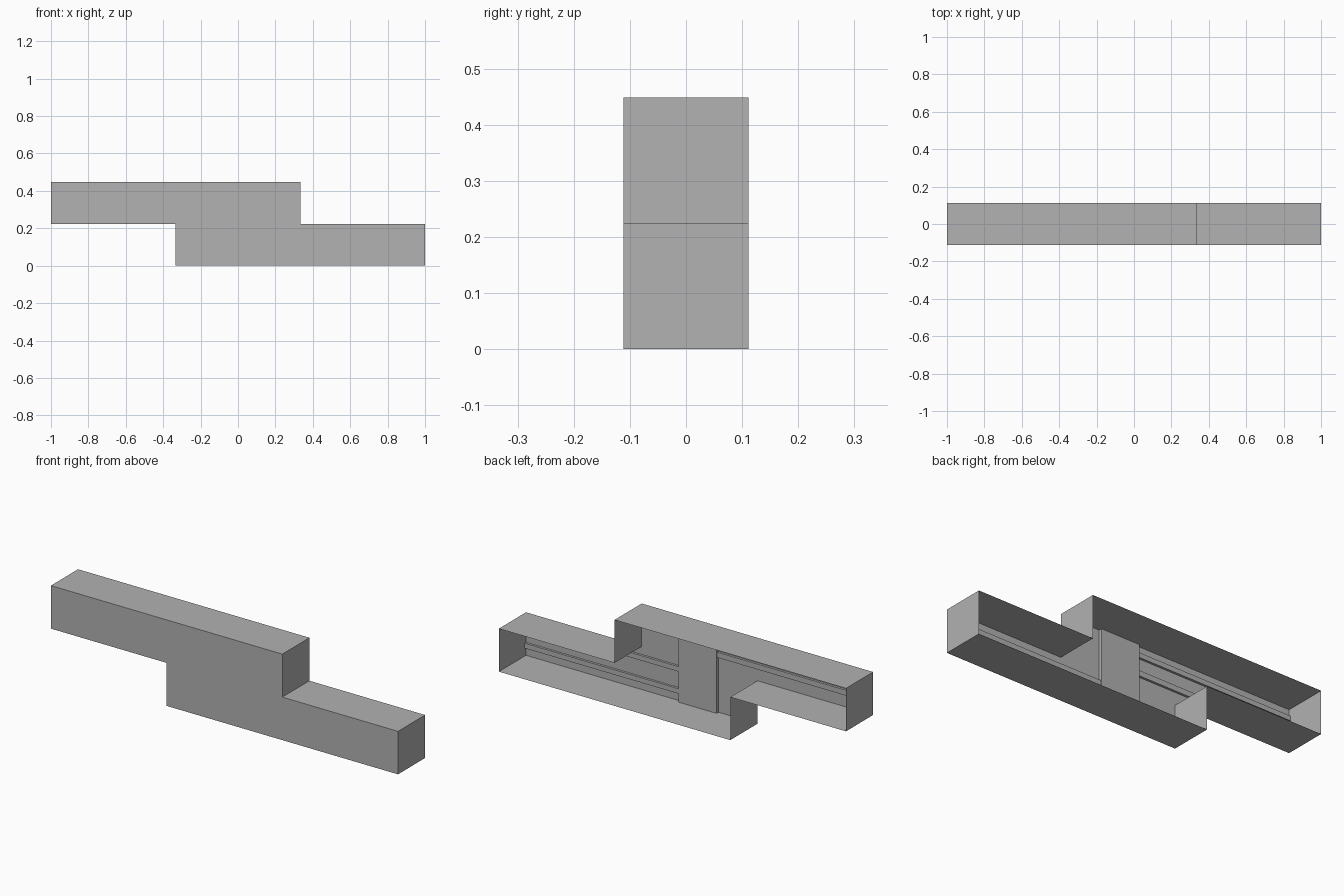
import bpy
import bmesh

if "Cube" in bpy.data.objects:
    bpy.data.objects.remove(bpy.data.objects["Cube"], do_unlink=True)

HALF = 0.1115      # half depth
MID = 0.224        # height of one row
TOP = 2 * MID
THIRD = 1 / 3

grey = bpy.data.materials.new("plain_grey")
grey.use_nodes = True
colour = (0.445, 0.445, 0.445, 1)
grey.diffuse_color = colour
grey.node_tree.nodes["Principled BSDF"].inputs["Base Color"].default_value = colour


def add_object(name, bm):
    mesh = bpy.data.meshes.new(name)
    bm.to_mesh(mesh)
    bm.free()
    mesh.materials.append(grey)
    obj = bpy.data.objects.new(name, mesh)
    bpy.context.collection.objects.link(obj)
    return obj


def wall_relief(name, x0, x1, z0, z1, height):
    """Shallow raised block on the inner side of the front wall."""
    bm = bmesh.new()
    bmesh.ops.create_cube(bm, size=1)
    back = -HALF + 0.0005
    for v in bm.verts:
        v.co.x = x1 if v.co.x > 0 else x0
        v.co.y = back + height if v.co.y > 0 else back
        v.co.z = z1 if v.co.z > 0 else z0
    return add_object(name, bm)


# Stepped thin shell: front wall and rim, open at the back
outline = [(-THIRD, 0), (1, 0), (1, MID), (THIRD, MID),
           (THIRD, TOP), (-1, TOP), (-1, MID), (-THIRD, MID)]
bm = bmesh.new()
front = [bm.verts.new((x, -HALF, z)) for x, z in outline]
rear = [bm.verts.new((x, HALF, z)) for x, z in outline]
bm.faces.new(front)
for i in range(len(outline)):
    j = (i + 1) % len(outline)
    bm.faces.new((front[j], front[i], rear[i], rear[j]))
add_object("stepped_shell", bm)

# Raised centre plate inside
wall_relief("centre_plate", -0.11, 0.11, 0.001, TOP - 0.001, 0.017)

# Slim rails along each arm inside
for i, (low, high) in enumerate([(0.042, 0.068), (0.157, 0.183)]):
    wall_relief(f"lower_rail_{i + 1}", 0.11, 0.999, low, high, 0.012)
for i, (low, high) in enumerate([(0.29, 0.318), (0.385, 0.41)]):
    wall_relief(f"upper_rail_{i + 1}", -0.999, -0.11, low, high, 0.012)
